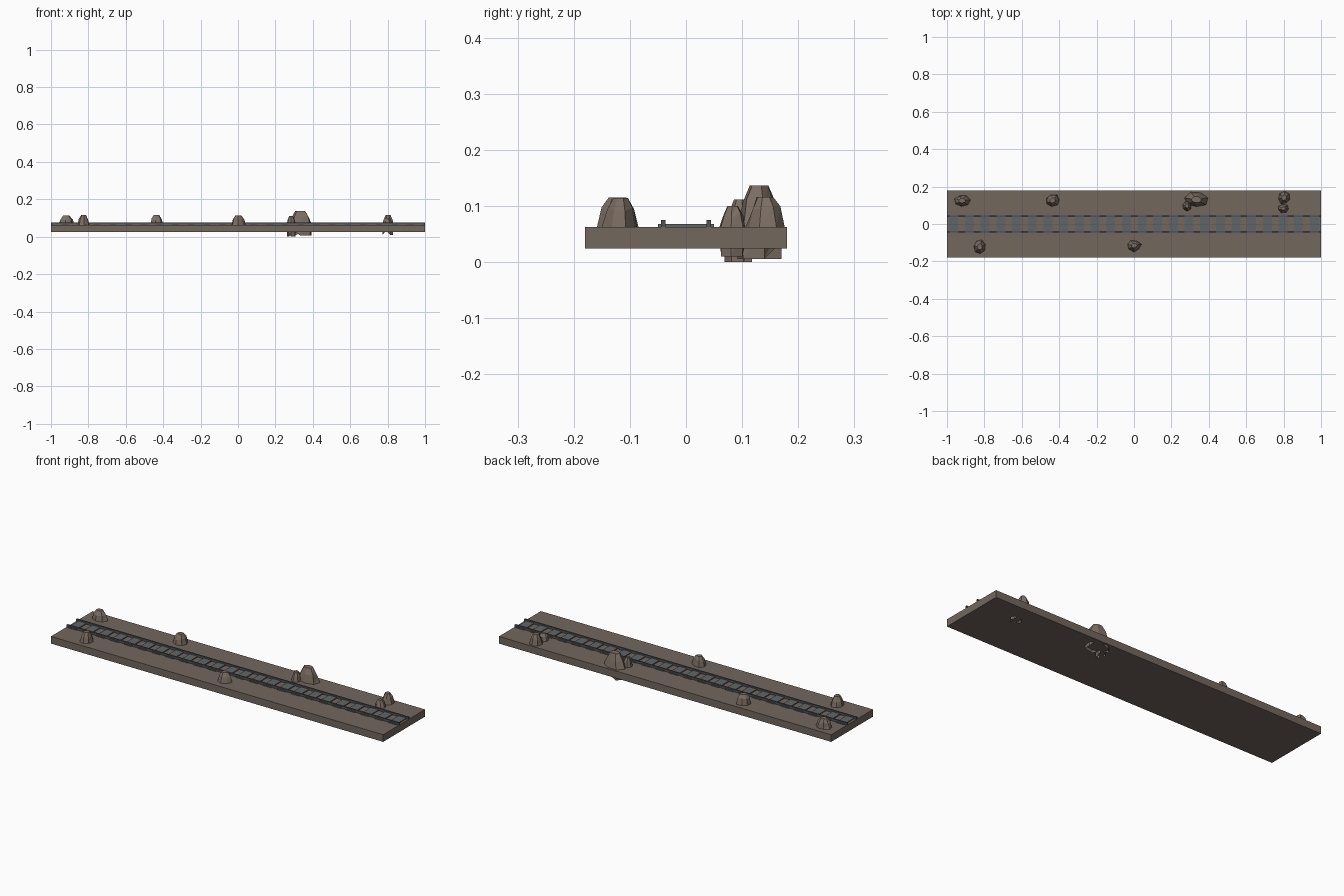
import bpy, bmesh, math, random

if "Cube" in bpy.data.objects:
    bpy.data.objects.remove(bpy.data.objects["Cube"])


def material(name, rgb):
    m = bpy.data.materials.new(name)
    m.diffuse_color = (*rgb, 1)
    m.use_nodes = True
    m.node_tree.nodes["Principled BSDF"].inputs["Base Color"].default_value = m.diffuse_color
    return m


EARTH = material("earth", (0.17, 0.135, 0.11))
STONE = material("stone", (0.20, 0.155, 0.125))
IRON = material("iron", (0.08, 0.085, 0.095))
WOOD = material("weathered_wood", (0.12, 0.13, 0.135))


def finish(name, bm, mat):
    bmesh.ops.recalc_face_normals(bm, faces=bm.faces)
    me = bpy.data.meshes.new(name)
    bm.to_mesh(me)
    bm.free()
    me.materials.append(mat)
    ob = bpy.data.objects.new(name, me)
    bpy.context.collection.objects.link(ob)
    return ob


def add_box(bm, x0, x1, y0, y1, z0, z1):
    vs = bmesh.ops.create_cube(bm, size=1)["verts"]
    for v in vs:
        v.co.x = x0 if v.co.x < 0 else x1
        v.co.y = y0 if v.co.y < 0 else y1
        v.co.z = z0 if v.co.z < 0 else z1


def rock(name, cx, cy, rx, ry, top, shards=None, seed=0):
    """Faceted tapering boulder; shards gives the depth of its jagged lower rim."""
    rng = random.Random(seed)
    bm = bmesh.new()
    n = 7
    ground = 0.063
    h = top - ground
    low = 0.045 if shards is None else shards
    start = rng.uniform(0, 1)
    jitter = [rng.uniform(0.88, 1.08) for _ in range(n)]
    rings = []
    for scale, z, wob in ((1.0, low, 0), (1.0, ground, 0),
                          (0.78, ground + h * 0.55, 0.15), (0.42, top, 0)):
        ring = []
        for i in range(n):
            a = start + 2 * math.pi * i / n
            s = scale * jitter[i] * (1 + rng.uniform(-0.06, 0.06))
            zz = z + h * rng.uniform(-wob, wob)
            if scale == 1.0 and z == low and shards is not None and i % 3 == 1:
                zz = 0.035
            ring.append(bm.verts.new((cx + rx * s * math.cos(a),
                                      cy + ry * s * math.sin(a), zz)))
        rings.append(ring)
    for a, b in zip(rings, rings[1:]):
        for i in range(n):
            j = (i + 1) % n
            bm.faces.new((a[i], a[j], b[j]))
            bm.faces.new((a[i], b[j], b[i]))
    bm.faces.new(rings[-1])
    if shards is None:
        bm.faces.new(rings[0])
    finish(name, bm, STONE)


# Ground slab
bm = bmesh.new()
add_box(bm, -1, 1, -0.18, 0.18, 0.024, 0.063)
finish("ground_slab", bm, EARTH)

# Pair of rails
for side, name in ((-1, "front_rail"), (1, "back_rail")):
    bm = bmesh.new()
    y = side * 0.0405
    add_box(bm, -1, 1, y - 0.004, y + 0.004, 0.062, 0.0755)
    finish(name, bm, IRON)

# Sleepers
bm = bmesh.new()
for i in range(24):
    x = -0.963 + i * 0.0838
    add_box(bm, x - 0.024, x + 0.024, -0.05, 0.05, 0.06, 0.068)
finish("sleepers", bm, WOOD)

# Boulders beside the track
rock("left_back_rock", -0.92, 0.125, 0.043, 0.032, 0.113, seed=1)
rock("middle_back_rock", -0.435, 0.127, 0.038, 0.034, 0.115, seed=2)
rock("large_rock", 0.333, 0.13, 0.063, 0.043, 0.137, 0.006, seed=3)
rock("large_rock_companion", 0.283, 0.097, 0.026, 0.026, 0.112, 0.0, seed=4)
rock("right_back_rock", 0.803, 0.14, 0.032, 0.034, 0.116, seed=5)
rock("right_rock_companion", 0.797, 0.083, 0.030, 0.024, 0.1, 0.01, seed=6)
rock("left_front_rock", -0.825, -0.122, 0.034, 0.041, 0.115, seed=7)
rock("middle_front_rock", 0.0, -0.115, 0.04, 0.031, 0.114, seed=8)
